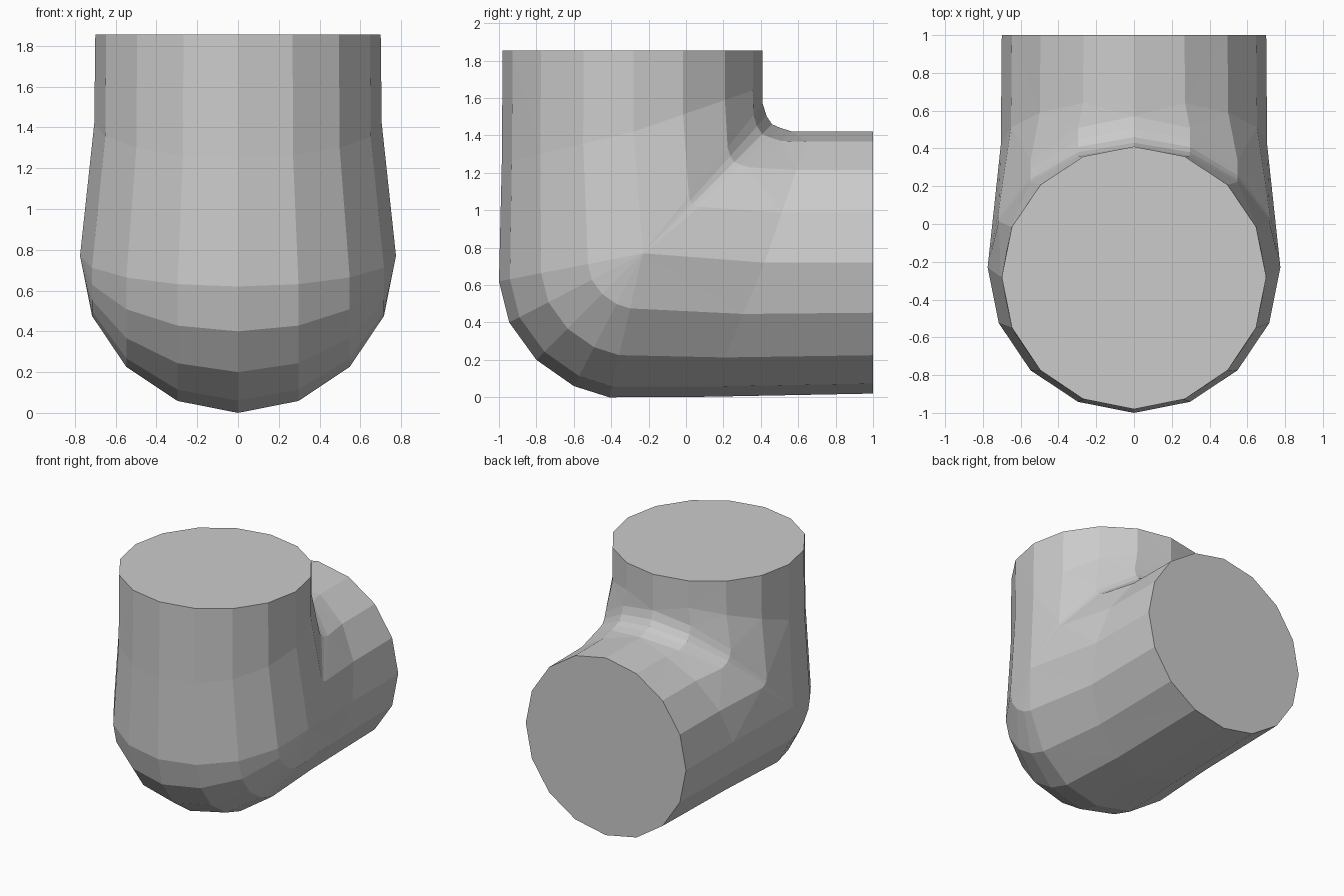
import bpy, bmesh, math
from mathutils import Vector

if "Cube" in bpy.data.objects:
    bpy.data.objects.remove(bpy.data.objects["Cube"])

SIDES = 16
HUB = (-0.23, 0.77)          # centre of the bulge in the (y, z) side plane

# Cross-sections along the elbow: centre, outer point, inner point (y, z), half width in x
sections = [
    ((-0.28, 1.855), (-0.98, 1.855), (0.41, 1.855), 0.70),
    ((-0.28, 1.42), (-0.985, 1.25), (0.41, 1.66), 0.705),
    (HUB, (-1.00, 0.62), (0.41, 1.57), 0.775),
    (HUB, (-0.945, 0.40), (0.43, 1.505), 0.775),
    (HUB, (-0.80, 0.20), (0.46, 1.46), 0.775),
    (HUB, (-0.60, 0.06), (0.505, 1.44), 0.775),
    (HUB, (-0.41, 0.00), (0.57, 1.42), 0.775),
    ((0.42, 0.72), (0.12, 0.003), (0.66, 1.42), 0.705),
    ((1.00, 0.72), (1.00, 0.02), (1.00, 1.42), 0.70),
]


def ring(bm, centre, outer, inner, width):
    """Two half ellipses meeting at the sides of the pipe."""
    c = Vector((0, *centre))
    verts = []
    for i in range(SIDES):
        a = math.tau * i / SIDES
        s, k = math.sin(a), math.cos(a)
        arm = Vector((0, *(outer if s < 0 else inner))) - c
        verts.append(bm.verts.new(c + Vector((width * k, 0, 0)) + arm * abs(s)))
    return verts


# Pipe elbow: skin the sections and cap both ends
bm = bmesh.new()
rings = [ring(bm, *sec) for sec in sections]
for a, b in zip(rings, rings[1:]):
    for i in range(SIDES):
        j = (i + 1) % SIDES
        bm.faces.new((a[i], a[j], b[j], b[i]))
bm.faces.new(rings[0])
bm.faces.new(rings[-1])
bmesh.ops.remove_doubles(bm, verts=bm.verts, dist=0.0005)
skin = [f for f in bm.faces if len(f.verts) == 4]
bmesh.ops.triangulate(bm, faces=skin)
bmesh.ops.recalc_face_normals(bm, faces=bm.faces)

mesh = bpy.data.meshes.new("pipe_elbow")
bm.to_mesh(mesh)
bm.free()
bpy.context.collection.objects.link(bpy.data.objects.new("pipe_elbow", mesh))
